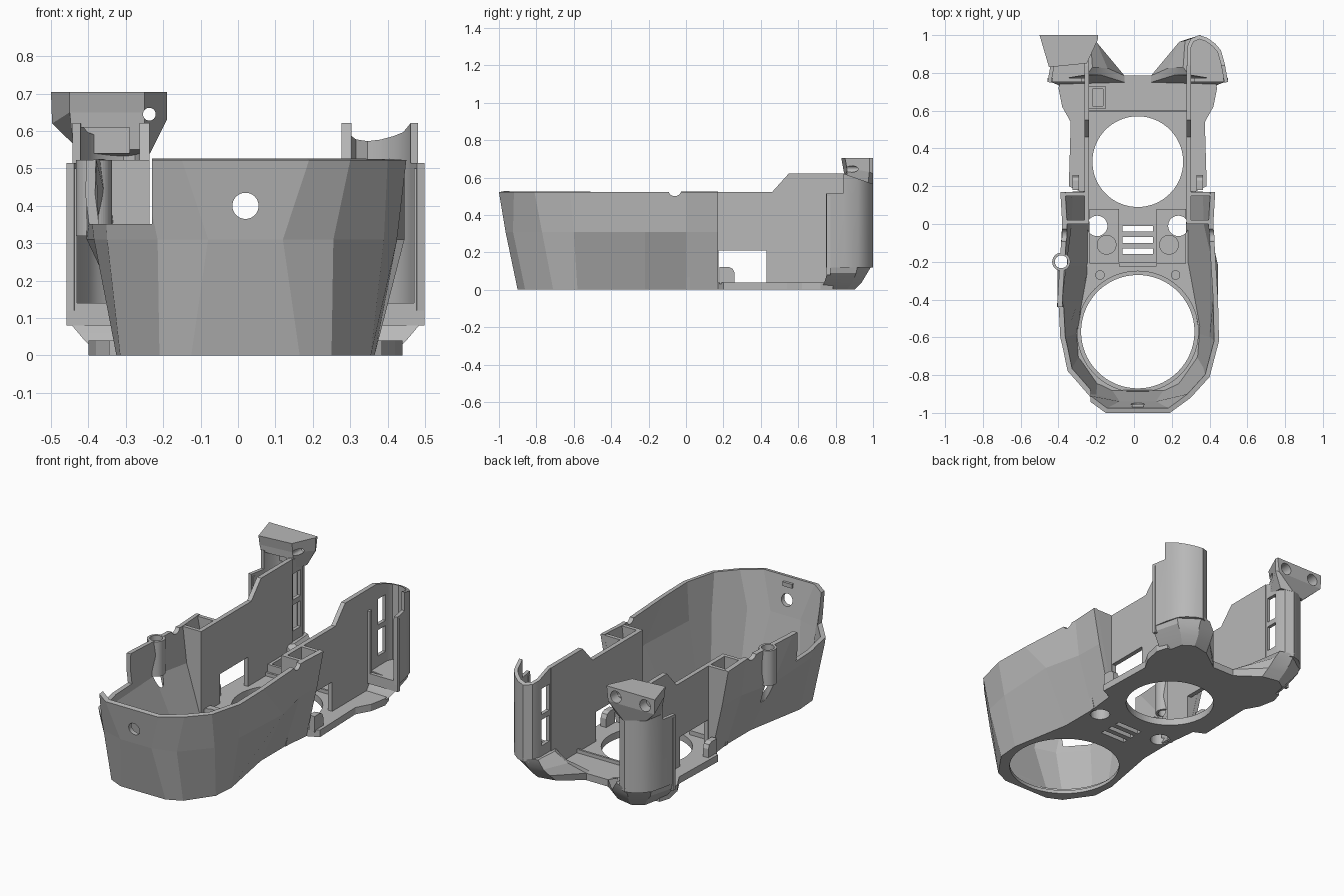
import bpy, bmesh, math
from mathutils import Vector

CX = 0.02          # symmetry plane of the body
WALL = 0.026

cube = bpy.data.objects.get("Cube")
if cube:
    bpy.data.objects.remove(cube)

grey = bpy.data.materials.new("matte grey")
grey.use_nodes = True
grey.diffuse_color = (0.48, 0.48, 0.48, 1)
grey.node_tree.nodes["Principled BSDF"].inputs["Base Color"].default_value = (0.48, 0.48, 0.48, 1)


def finish(name, bm, smooth=None):
    bmesh.ops.recalc_face_normals(bm, faces=bm.faces)
    mesh = bpy.data.meshes.new(name)
    bm.to_mesh(mesh)
    bm.free()
    mesh.materials.append(grey)
    ob = bpy.data.objects.new(name, mesh)
    bpy.context.collection.objects.link(ob)
    select(ob)
    if smooth:
        bpy.ops.object.shade_smooth_by_angle(angle=math.radians(smooth))
    return ob


def select(ob):
    bpy.ops.object.select_all(action="DESELECT")
    ob.select_set(True)
    bpy.context.view_layer.objects.active = ob


def skin(name, rings, closed=True, smooth=None):
    """Join rings of points; a closed skin is capped, an open one is a strip."""
    bm = bmesh.new()
    rows = [[bm.verts.new(p) for p in ring] for ring in rings]
    n = len(rows[0])
    for a, b in zip(rows, rows[1:]):
        for i in range(n if closed else n - 1):
            j = (i + 1) % n
            bm.faces.new((a[i], a[j], b[j], b[i]))
    if closed:
        bm.faces.new(rows[0])
        bm.faces.new(rows[-1])
    return finish(name, bm, smooth)


def prism(name, pts, axis, lo, hi):
    """Extrude a flat outline along axis; pts hold the other two coordinates."""
    def place(p, d):
        q = list(p)
        q.insert("xyz".index(axis), d)
        return q
    return skin(name, [[place(p, d) for p in pts] for d in (lo, hi)])


def box(name, x, y, z):
    return prism(name, [(x[0], y[0]), (x[1], y[0]), (x[1], y[1]), (x[0], y[1])], "z", *z)


def disc(name, a, b, r, axis, lo, hi, n=48):
    pts = [(a + r * math.cos(t * math.tau / n), b + r * math.sin(t * math.tau / n)) for t in range(n)]
    return prism(name, pts, axis, lo, hi)


def apply(ob, kind, **settings):
    select(ob)
    m = ob.modifiers.new(kind, kind)
    for key, value in settings.items():
        setattr(m, key, value)
    bpy.ops.object.modifier_apply(modifier=m.name)


def cut(ob, *cutters):
    for c in cutters:
        apply(ob, "BOOLEAN", operation="DIFFERENCE", solver="EXACT", object=c)
        bpy.data.objects.remove(c)


def thicken(ob, thickness=WALL):
    """Give a strip a wall that grows towards the inside of the body."""
    centre = Vector((CX, 0, 0.3))
    face = max(ob.data.polygons, key=lambda f: abs(f.normal.x * (f.center.x - CX)))
    outward = face.normal.dot(face.center - centre) > 0
    apply(ob, "SOLIDIFY", thickness=thickness, offset=-1 if outward else 1, use_even_offset=True)


def both(half):
    """Mirror a front-to-back half outline into a full one, open at the back."""
    return [(CX - u, y) for u, y in reversed(half)] + [(CX + u, y) for u, y in half]


def sx(side, *us):
    return sorted(CX + side * u for u in us)


# Faceted front hull, bulging above a narrow waist
low = [(.145, -.90), (.23, -.86), (.335, -.71), (.345, -.58), (.28, -.22), (.28, .0), (.30, .17)]
mid = [(.10, -.965), (.235, -.925), (.37, -.77), (.405, -.60), (.425, -.22), (.375, .0), (.37, .17)]
top = [(.17, -1.0), (.28, -.92), (.38, -.81), (.43, -.62), (.425, -.40), (.40, .0), (.41, .17)]
hull = skin("front_hull", [[(x, y, z) for x, y in both(h)]
                           for h, z in ((low, 0), (mid, .31), (top, .522))], closed=False)
thicken(hull)
cut(hull,
    disc("hole_cutter", CX, .40, .035, "y", -1.2, -.8),
    box("corner_cutter", (-.6, -.23), (-1.1, -.44), (.352, .7)),
    disc("notch_cutter", -.06, .535, .035, "x", -.6, .6),
    disc("tube_cutter", -.385, -.2, .038, "z", .2, .6))

# Vertical cable tube in the right wall
tube = disc("cable_tube", -.385, -.2, .048, "z", .32, .522)
cut(tube, disc("tube_bore", -.385, -.2, .034, "z", .2, .6))

# Floor pan with its two large openings, round holes and plain vents
tail = [(.365, .2), (.355, .54), (.40, .62), (.42, .72), (.40, .785)]
floor = prism("floor_pan", both(low + tail), "z", 0, .04)
cut(floor,
    disc("front_opening", CX, -.57, .30, "z", -.1, .2, 96),
    disc("front_recess", CX, -.57, .32, "z", .02, .2, 96),
    disc("rear_opening", CX, .33, .24, "z", -.1, .2, 96),
    *[disc("round_hole", CX + s * .215, -.01, .054, "z", -.1, .2) for s in (1, -1)],
    *[box("vent", (CX - .08, CX + .08), (y, y + .03), (-.1, .2)) for y in (-.16, -.1, -.04)])
box("floor_ridge", (CX - .1, CX + .1), (-.225, -.205), (.03, .07))
box("rear_rib", (CX - .26, CX + .26), (.592, .604), (.03, .06))
clip = box("cable_socket", (-.24, -.15), (.61, .73), (.03, .10))
cut(clip, box("socket_cutter", (-.22, -.165), (.625, .715), (.05, .2)))
for y, z, w in ((-.905, .05, .06), (-.975, .485, .03)):
    box("front_clip", (CX - w, CX + w), (y, y + .02), (z - .012, z + .012))

for side, label in ((1, "left"), (-1, "right")):
    # Side plate with window
    plate = prism(label + "_side_plate",
                  [(.0, .02), (.84, .02), (.84, .622), (.55, .622), (.46, .522), (.0, .522)],
                  "x", *sx(side, .257, .283))
    cut(plate, box("window", sx(side, .2, .35), (.175, .43), (.04, .21)))

    # End walls of the open-topped compartment
    for y in (.0, .148):
        prism(label + "_compartment_wall",
              [(CX + side * u, z) for u, z in ((.26, 0), (.285, 0), (.355, .31), (.39, .522), (.26, .522))],
              "y", y, y + .022)

    # Pads, bosses and rounded tabs on the floor
    pad = box(label + "_floor_pad", sx(side, .10, .255), (-.21, .08), (.03, .065))
    cut(pad, disc("pad_hole", CX + side * .215, -.01, .054, "z", -.1, .2))
    disc(label + "_floor_boss", CX + side * .165, -.11, .052, "z", .03, .075)
    disc(label + "_screw_boss", CX + side * .2, -.27, .025, "z", .03, .05, 24)
    prism(label + "_rounded_tab", [(.18, .03), (.26, .03), (.26, .09), (.25, .112), (.23, .122), (.18, .122)],
          "x", *sx(side, .31, .345))

    # Tapered foot under the rear post
    rings = []
    for z, ring in ((0, [(.07, .75), (.07, .785), (.2, .88), (.30, .90), (.36, .86), (.39, .72)]),
                    (.04, [(.07, .75), (.07, .785), (.21, .92), (.31, .94), (.39, .89), (.43, .74)]),
                    (.09, [(.20, .79), (.16, .825), (.22, .965), (.325, .97), (.43, .91), (.472, .755)]),
                    (.14, [(.27, .79), (.24, .83), (.25, .97), (.33, 1.0), (.44, .92), (.478, .755)])):
        rings.append([(CX + side * u, y, z) for u, y in ring])
    skin(label + "_rear_foot", rings, smooth=25)

    # Curved rear post, open inside, with a raked top and a shoulder
    path = [(.262, .80), (.262, .94), (.28, .98), (.325, 1.0), (.37, .985),
            (.41, .955), (.44, .92), (.46, .85), (.478, .752)]
    post = skin(label + "_rear_post", [[(CX + side * u, y, z) for u, y in path] for z in (.12, .622)],
                closed=False)
    thicken(post, .02)
    cut(post,
        *[box("slot", sx(side, .2, .30), (.85, .92), zz) for zz in ((.2, .35), (.38, .53))],
        box("shoulder_cutter", sx(side, .35, .6), (.7, .84), (.515, .7)),
        prism("rake_cutter", [(.84, .622), (1.1, .53), (1.1, .7), (.84, .7)], "x", -1, 1))
    select(post)
    bpy.ops.object.shade_smooth_by_angle(angle=math.radians(35))

    # Front frame of the post
    panel = box(label + "_post_frame", sx(side, .28, .478), (.752, .772), (.08, .50))
    cut(panel, box("opening", sx(side, .30, .45), (.7, .85), (.14, .6)))

# Flared mounting head on the right post
head = skin("mount_head", [
    [(-.44, .86, .55), (-.25, .86, .55), (-.235, .97, .54), (-.30, 1.0, .53), (-.41, .95, .54)],
    [(-.45, .84, .65), (-.25, .86, .65), (-.19, .98, .63), (-.20, 1.0, .62), (-.497, 1.0, .62)],
    [(-.45, .83, .705), (-.25, .85, .705), (-.19, .98, .705), (-.19, 1.0, .705), (-.50, 1.0, .705)]])
cut(head,
    *[disc("screw_recess", x, .655, .034, "y", .94, 1.1) for x in (-.437, -.25)],
    disc("screw_hole", -.237, .645, .017, "y", .7, 1.1),
    box("head_hollow", (-.42, -.29), (.7, .93), (.5, .61)))
